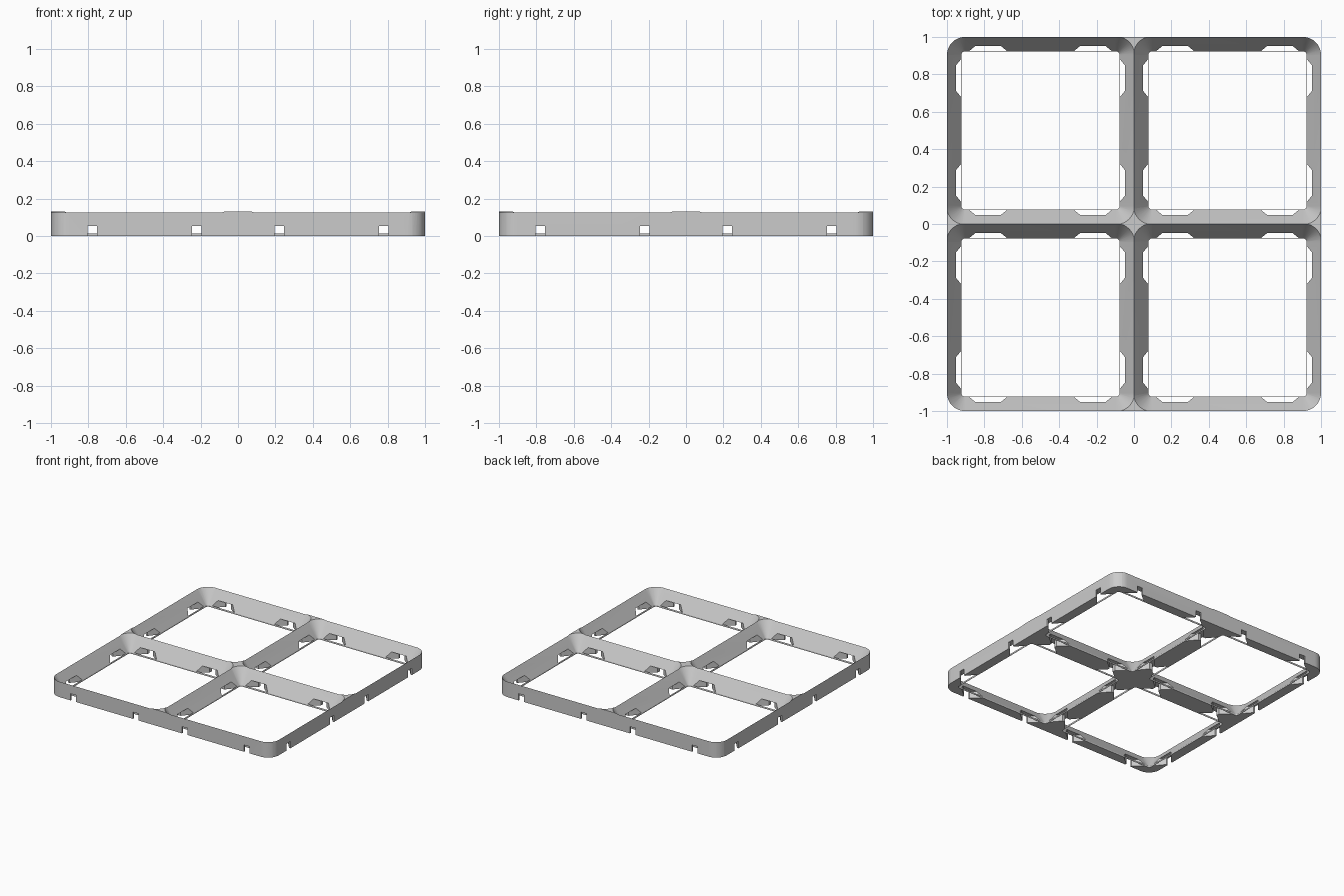
import bpy, bmesh, math
from mathutils import Matrix, Vector

if "Cube" in bpy.data.objects:
    bpy.data.objects.remove(bpy.data.objects["Cube"], do_unlink=True)

HEIGHT = 0.13      # height of the peaks where cells meet
SLOT_TOP = 0.055   # ceiling of the connector slots
ARC = 10           # segments per rounded corner


def rounded_square(half, radius):
    """Outline of a square with rounded corners, counter-clockwise."""
    points = []
    for quarter in range(4):
        turn = quarter * math.pi / 2
        centre = Matrix.Rotation(turn, 2) @ Vector((half - radius, half - radius))
        for i in range(ARC + 1):
            a = turn + math.pi / 2 * i / ARC
            points.append((centre.x + radius * math.cos(a),
                           centre.y + radius * math.sin(a)))
    return points


def loft(bm, sections, matrix=Matrix()):
    """Closed solid through (outline, z) sections."""
    rings = [[bm.verts.new(matrix @ Vector((x, y, z))) for x, y in outline]
             for outline, z in sections]
    count = len(rings[0])
    for low, high in zip(rings, rings[1:]):
        for i in range(count):
            j = (i + 1) % count
            bm.faces.new((low[i], low[j], high[j], high[i]))
    bm.faces.new(rings[0][::-1])
    bm.faces.new(rings[-1])


def make_object(name, bm):
    bmesh.ops.recalc_face_normals(bm, faces=bm.faces[:])
    mesh = bpy.data.meshes.new(name)
    bm.to_mesh(mesh)
    bm.free()
    obj = bpy.data.objects.new(name, mesh)
    bpy.context.collection.objects.link(obj)
    return obj


def cut(target, cutter):
    """Subtract the cutter from the target and discard it."""
    cutter.hide_render = True
    mod = target.modifiers.new("cut", "BOOLEAN")
    mod.operation, mod.solver, mod.object = "DIFFERENCE", "EXACT", cutter
    bpy.context.view_layer.objects.active = target
    bpy.ops.object.modifier_apply(modifier=mod.name)
    bpy.data.objects.remove(cutter, do_unlink=True)


# Solid rounded slab
bm = bmesh.new()
slab = rounded_square(1, 0.097)
loft(bm, [(slab, 0), (slab, HEIGHT)])
frame = make_object("grid_frame", bm)

# Four tapered cell openings, slightly overlapping so the walls end in a crest
SLOPE = 0.08 / 0.12
for cx in (-0.5, 0.5):
    for cy in (-0.5, 0.5):
        bm = bmesh.new()
        sections = []
        for z in (-0.02, 0.01, 0.15):
            grow = max(0, z - 0.01) * SLOPE
            sections.append((rounded_square(0.423 + grow, 0.02 + grow), z))
        loft(bm, sections, Matrix.Translation((cx, cy, 0)))
        cut(frame, make_object("cell_cutter", bm))

# Bow-tie connector slots under every wall, leaving a thin lip at the opening
quarter = [(0.1, 0.0745), (0.025, 0.013)]
bow_tie = (quarter + [(x, -y) for x, y in quarter[::-1]]
           + [(-x, -y) for x, y in quarter] + [(-x, y) for x, y in quarter[::-1]])
bm = bmesh.new()
for wall in (-1, 0, 1):
    for along in (-0.78, -0.22, 0.22, 0.78):
        for turn in (0, math.pi / 2):
            place = Matrix.Rotation(turn, 4, "Z") @ Matrix.Translation((along, wall, 0))
            loft(bm, [(bow_tie, -0.02), (bow_tie, SLOT_TOP)], place)
cut(frame, make_object("slot_cutter", bm))

# Single grey finish
grey = bpy.data.materials.new("light_grey")
grey.use_nodes = True
colour = (0.6, 0.6, 0.6, 1)
grey.diffuse_color = colour
grey.node_tree.nodes["Principled BSDF"].inputs["Base Color"].default_value = colour
frame.data.materials.clear()
frame.data.materials.append(grey)

bpy.ops.object.select_all(action="DESELECT")
frame.select_set(True)
bpy.context.view_layer.objects.active = frame
bpy.ops.object.shade_smooth_by_angle(angle=math.radians(25))
